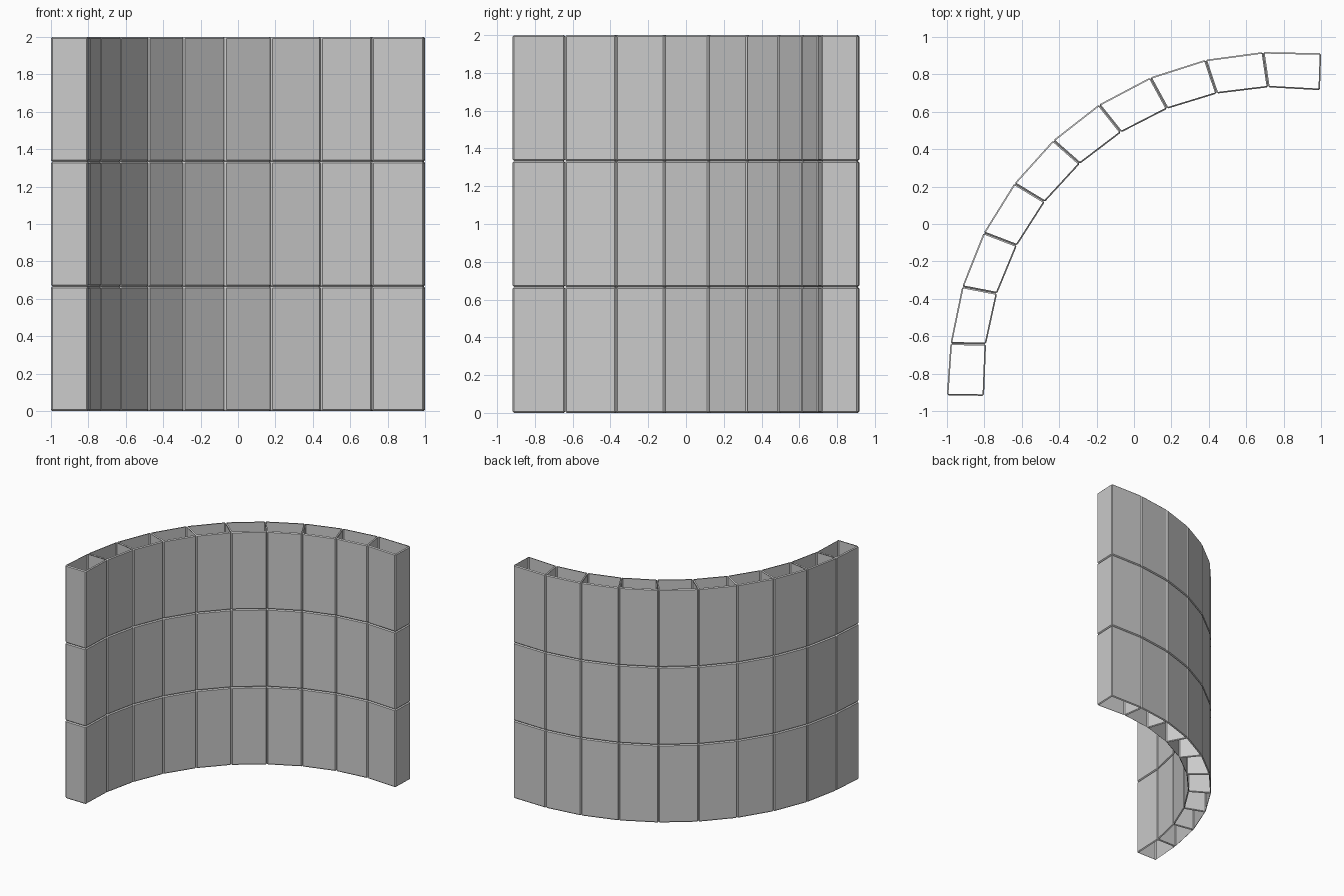
import bpy
import bmesh
from math import radians, cos, sin

cube = bpy.data.objects.get("Cube")
if cube:
    bpy.data.objects.remove(cube, do_unlink=True)

COLUMNS, ROWS = 10, 3
HEIGHT = 2.0 / ROWS
STEP = 10.1                      # degrees between joints
CENTRE_X, CENTRE_Y = 0.769, -0.841
CHAMFER = 0.008

grey = bpy.data.materials.new("plain grey")
grey.use_nodes = True
COLOUR = (0.6, 0.6, 0.6, 1)
grey.diffuse_color = COLOUR
grey.node_tree.nodes["Principled BSDF"].inputs["Base Color"].default_value = COLOUR


def arc_point(radius, degrees):
    a = radians(degrees)
    return CENTRE_X + radius * cos(a), CENTRE_Y + radius * sin(a)


def joint(i):
    """Inner and outer ends of the joint line before column i."""
    inner = arc_point(1.572, 182.8 - STEP * i)
    if i == 0:                   # squared-off end of the wall
        return inner, arc_point(1.77, 182.4)
    if i == COLUMNS:             # squared-off end of the wall
        return inner, arc_point(1.768, 82.5)
    return inner, arc_point(1.761, 183.5 - STEP * i)


def wall_block(name, outline, z0, z1):
    """Hollow chamfered block, open at the top and bottom."""
    bm = bmesh.new()
    low = [bm.verts.new((x, y, z0)) for x, y in outline]
    high = [bm.verts.new((x, y, z1)) for x, y in outline]
    bm.faces.new(low)
    bm.faces.new(high)
    for k in range(4):
        n = (k + 1) % 4
        bm.faces.new((low[k], low[n], high[n], high[k]))
    bmesh.ops.recalc_face_normals(bm, faces=bm.faces)
    bmesh.ops.bevel(bm, geom=bm.edges[:], offset=CHAMFER, segments=1,
                    profile=0.5, affect='EDGES')
    bm.normal_update()
    caps = [f for f in bm.faces if abs(f.normal.z) > 0.99]
    bmesh.ops.delete(bm, geom=caps, context='FACES')
    mesh = bpy.data.meshes.new(name)
    bm.to_mesh(mesh)
    bm.free()
    mesh.materials.append(grey)
    bpy.context.collection.objects.link(bpy.data.objects.new(name, mesh))


# Curved wall of stacked blocks
for col in range(COLUMNS):
    inner_a, outer_a = joint(col)
    inner_b, outer_b = joint(col + 1)
    for row in range(ROWS):
        wall_block(f"wall_block_row{row + 1}_column{col + 1}",
                   (inner_a, inner_b, outer_b, outer_a),
                   row * HEIGHT, (row + 1) * HEIGHT)
